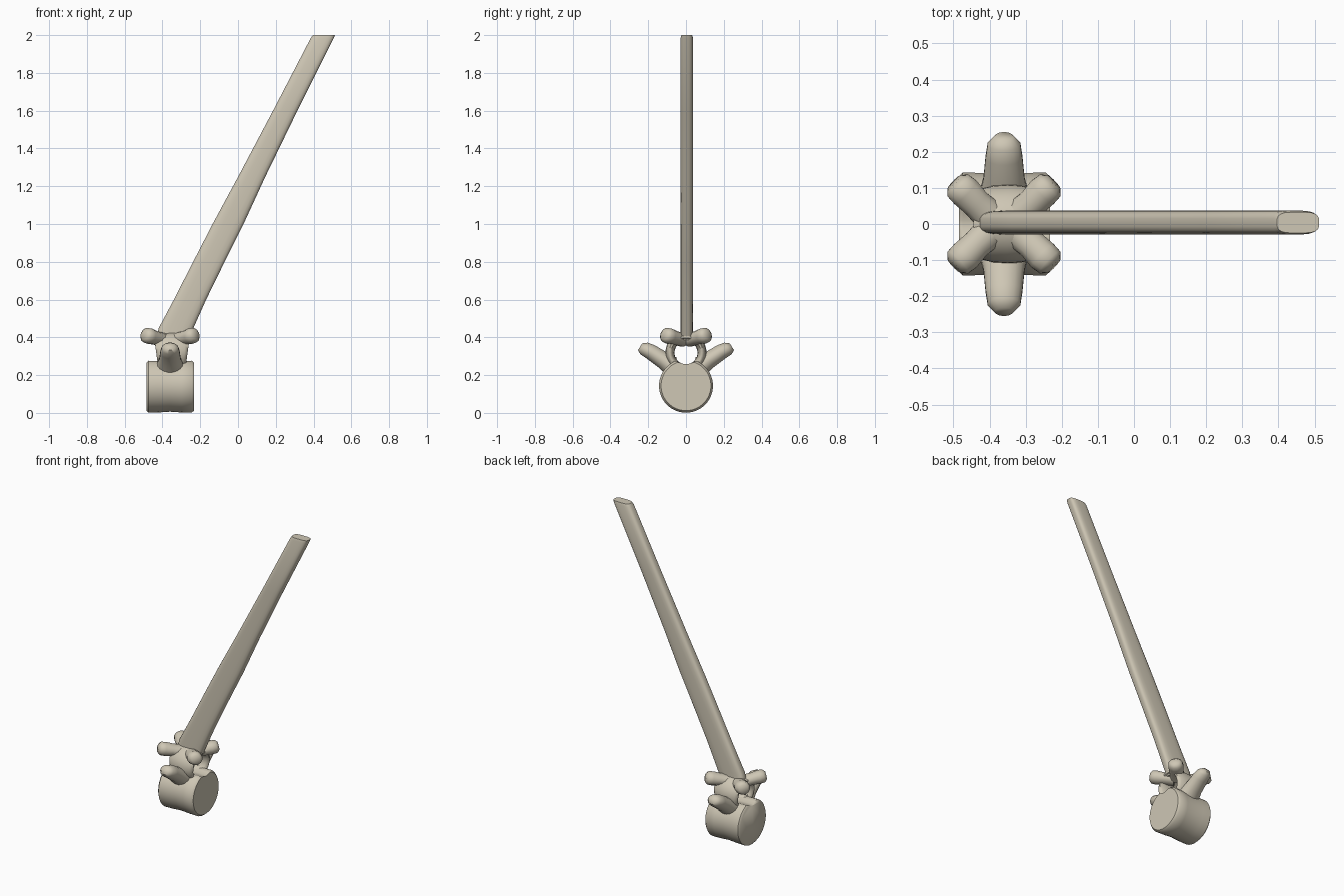
import bpy, bmesh, math
from mathutils import Vector

if "Cube" in bpy.data.objects:
    bpy.data.objects.remove(bpy.data.objects["Cube"])

bone = bpy.data.materials.new("pale bone")
bone.diffuse_color = (0.62, 0.57, 0.46, 1)
bone.use_nodes = True
bone.node_tree.nodes["Principled BSDF"].inputs["Base Color"].default_value = bone.diffuse_color


def finish(name, bm, angle=45):
    bmesh.ops.recalc_face_normals(bm, faces=bm.faces)
    me = bpy.data.meshes.new(name)
    bm.to_mesh(me)
    bm.free()
    me.materials.append(bone)
    ob = bpy.data.objects.new(name, me)
    bpy.context.collection.objects.link(ob)
    bpy.ops.object.select_all(action='DESELECT')
    ob.select_set(True)
    bpy.context.view_layer.objects.active = ob
    bpy.ops.object.shade_smooth_by_angle(angle=math.radians(angle))
    return ob


def loft(name, sections, sides=16, power=2.0, frame=None, angle=45):
    """Skin superellipse rings; each section is (centre, half width, half height)."""
    pts = [Vector(s[0]) for s in sections]
    if frame:
        u, v = Vector(frame[0]), Vector(frame[1])
    else:
        d = (pts[-1] - pts[0]).normalized()
        u = d.cross(Vector((0, 0, 1))).normalized()
        v = u.cross(d)
    bm = bmesh.new()
    rings = []
    for p, (_, a, b) in zip(pts, sections):
        ring = []
        for i in range(sides):
            t = 2 * math.pi * (i + 0.5) / sides
            c, s = math.cos(t), math.sin(t)
            cu = math.copysign(abs(c) ** (2 / power), c)
            sv = math.copysign(abs(s) ** (2 / power), s)
            ring.append(bm.verts.new(p + u * a * cu + v * b * sv))
        rings.append(ring)
    for r0, r1 in zip(rings, rings[1:]):
        for i in range(sides):
            j = (i + 1) % sides
            bm.faces.new((r0[i], r0[j], r1[j], r1[i]))
    bm.faces.new(rings[0])
    bm.faces.new(rings[-1])
    return finish(name, bm, angle)


CX = -0.36            # middle of the vertebra body
CANAL_Z, CANAL_R = 0.318, 0.061

# Spool-shaped body, with a groove on top for the canal
profile = [(-0.485, 0.132), (-0.475, 0.143), (-0.42, 0.142), (-0.36, 0.138),
           (-0.30, 0.142), (-0.245, 0.143), (-0.232, 0.132)]
body = loft("vertebra_body", [((x, 0, 0.144), r, r) for x, r in profile],
            sides=40, frame=((0, 1, 0), (0, 0, 1)))
for vert in body.data.vertices:
    y, z = vert.co.y, vert.co.z
    if abs(y) < CANAL_R and z > 0.2:
        vert.co.z = min(z, CANAL_Z - math.sqrt(CANAL_R ** 2 - y * y))

# Ring of the arch around the canal
bm = bmesh.new()
N, M = 32, 14
grid = []
for i in range(N):
    a = 2 * math.pi * i / N
    row = []
    for j in range(M):
        b = 2 * math.pi * j / M
        half = 0.085 + 0.012 * math.sin(a)
        r = CANAL_R + 0.024 + 0.024 * math.cos(b)
        row.append(bm.verts.new((CX + 0.01 + half * math.sin(b),
                                 r * math.cos(a), CANAL_Z + r * math.sin(a))))
    grid.append(row)
for i in range(N):
    for j in range(M):
        k, l = (i + 1) % N, (j + 1) % M
        bm.faces.new((grid[i][j], grid[k][j], grid[k][l], grid[i][l]))
finish("arch_ring", bm, 60)

for side, label in ((-1, "front"), (1, "back")):
    # Sideways processes
    loft("side_process_" + label, [
        ((CX, side * 0.075, 0.245), 0.072, 0.055),
        ((CX, side * 0.125, 0.282), 0.058, 0.046),
        ((CX, side * 0.185, 0.322), 0.052, 0.042),
        ((CX, side * 0.222, 0.341), 0.046, 0.037),
        ((CX, side * 0.243, 0.350), 0.025, 0.022)], angle=60)
    # Joint knobs at both ends of the arch
    for end, tag in ((-1, "left"), (1, "right")):
        x = CX + end * 0.002
        loft("joint_knob_%s_%s" % (label, tag), [
            ((x + end * 0.03, side * 0.015, 0.385), 0.048, 0.036),
            ((x + end * 0.075, side * 0.057, 0.397), 0.042, 0.037),
            ((x + end * 0.105, side * 0.088, 0.406), 0.046, 0.042),
            ((x + end * 0.125, side * 0.106, 0.411), 0.043, 0.040),
            ((x + end * 0.136, side * 0.116, 0.413), 0.026, 0.024)],
            sides=12, angle=60)

# Tall leaning spine, a thin rounded blade cut level at the top
spine = [(0.385, -0.435, -0.265), (0.45, -0.42, -0.235), (0.60, -0.34, -0.168),
         (0.80, -0.238, -0.07), (1.0, -0.135, 0.03), (1.25, 0.0, 0.145),
         (1.6, 0.185, 0.315), (1.985, 0.385, 0.508), (2.0, 0.396, 0.513)]
loft("tall_spine", [(((x0 + x1) / 2, 0.004, z), (x1 - x0) / 2,
                     0.033 if z < 1.99 else 0.029) for z, x0, x1 in spine],
     sides=20, power=3.5, frame=((1, 0, 0), (0, 1, 0)), angle=50)
